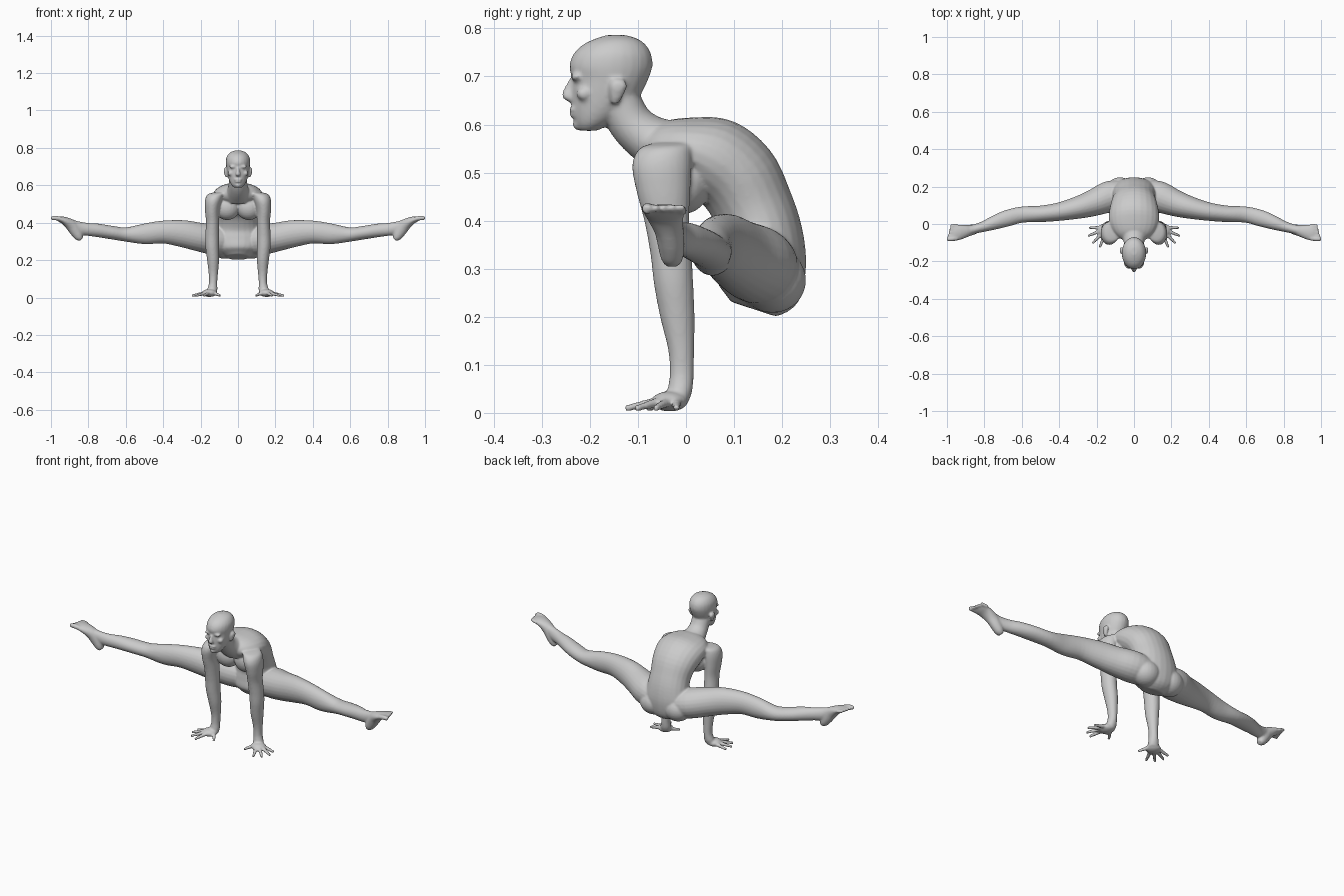
import bpy, bmesh, math
from mathutils import Vector, Matrix

bm = bmesh.new()
X, Y, Z = Vector((1, 0, 0)), Vector((0, 1, 0)), Vector((0, 0, 1))


def spline(rows, n=4):
    """Catmull-Rom refinement of section rows (x, y, z, ru, rv)."""
    out = []
    for i in range(len(rows) - 1):
        a, b, c, d = (rows[max(0, min(len(rows) - 1, i + k))] for k in (-1, 0, 1, 2))
        for j in range(n):
            t = j / n
            out.append([0.5 * (2 * q + (r - p) * t + (2 * p - 5 * q + 4 * r - s) * t * t
                               + (3 * q - p - 3 * r + s) * t ** 3)
                        for p, q, r, s in zip(a, b, c, d)])
    return out + [list(rows[-1])]


def loft(rows, ref=X, fixed=None, mirror=False, sides=24):
    """Closed tube of elliptical sections, optionally with a mirrored twin."""
    rows = spline(rows)
    pts = [Vector(r[:3]) for r in rows]
    for s in ((1, -1) if mirror else (1,)):
        rings = []
        for i, r in enumerate(rows):
            t = (pts[min(i + 1, len(pts) - 1)] - pts[max(i - 1, 0)]).normalized()
            u = ref if fixed else (ref - t * ref.dot(t)).normalized()
            v = fixed if fixed else t.cross(u)
            ring = []
            for k in range(sides):
                a = 2 * math.pi * k / sides
                p = pts[i] + u * (r[3] * math.cos(a)) + v * (r[4] * math.sin(a))
                ring.append(bm.verts.new((p.x * s, p.y, p.z)))
            rings.append(ring)
        for a, b in zip(rings, rings[1:]):
            for k in range(sides):
                m = (k + 1) % sides
                bm.faces.new((a[k], a[m], b[m], b[k]))
        bm.faces.new(rings[0])
        bm.faces.new(rings[-1])


def blob(c, r, mirror=False):
    for s in ((1, -1) if mirror else (1,)):
        m = Matrix.Translation((c[0] * s, c[1], c[2])) @ Matrix.Diagonal((*r, 1))
        bmesh.ops.create_uvsphere(bm, u_segments=24, v_segments=14, radius=1, matrix=m)


# torso, curling from the pelvis to the base of the neck
loft([(0, .14, .216, .06, .05), (0, .15, .25, .115, .086), (0, .16, .31, .132, .09),
      (0, .158, .37, .118, .085), (0, .138, .43, .113, .085), (0, .105, .49, .124, .09),
      (0, .055, .53, .134, .088), (0, 0, .55, .13, .066), (0, -.055, .555, .10, .05),
      (0, -.085, .56, .06, .03)])
blob((.058, -.005, .482), (.068, .058, .068), True)   # chest
blob((.075, .18, .276), (.075, .07, .068), True)      # buttocks

# neck
loft([(0, -.04, .55, .075, .06), (0, -.085, .575, .058, .05), (0, -.118, .607, .05, .046),
      (0, -.145, .66, .05, .046)])

# head: z, front y, back y, half width
head = [(.587, -.222, -.185, .02), (.60, -.230, -.16, .034), (.62, -.235, -.13, .045),
        (.645, -.237, -.105, .053), (.67, -.238, -.09, .058), (.695, -.237, -.078, .062),
        (.72, -.243, -.07, .065), (.745, -.235, -.072, .063), (.765, -.216, -.083, .053),
        (.778, -.19, -.10, .038), (.786, -.165, -.125, .015)]
loft([(0, (f + b) / 2, z, w, (b - f) / 2) for z, f, b, w in head], X, Y)
loft([(0, -.234, .697, .007, .007), (0, -.243, .675, .009, .011),
      (0, -.247, .658, .014, .011), (0, -.240, .648, .010, .007)], X, Y)   # nose
blob((.026, -.228, .699), (.022, .012, .008), True)   # brow
blob((.04, -.212, .664), (.015, .016, .014), True)    # cheekbone
blob((0, -.234, .631), (.021, .010, .006))            # upper lip
blob((0, -.233, .620), (.018, .010, .006))            # lower lip
blob((0, -.224, .600), (.016, .012, .012))            # chin
loft([(.060, -.148, .643, .006, .008), (.064, -.144, .66, .009, .014),
      (.067, -.141, .68, .010, .019), (.066, -.141, .694, .007, .012)],
     X, Y, mirror=True)                               # ear

# arms
loft([(.085, -.02, .562, .045, .045), (.118, -.042, .55, .046, .055),
      (.132, -.05, .515, .045, .062), (.138, -.047, .46, .038, .056),
      (.136, -.04, .40, .035, .047), (.138, -.031, .33, .037, .043),
      (.138, -.026, .27, .036, .041), (.133, -.018, .20, .032, .036),
      (.132, -.01, .13, .025, .027), (.133, -.009, .08, .022, .025),
      (.137, -.013, .045, .027, .026), (.142, -.02, .02, .028, .024)],
     X, Y, mirror=True)

# palms and spread fingers
blob((.153, -.034, .024), (.040, .038, .021), True)
fingers = [((.165, -.018), (.240, -.020)), ((.175, -.035), (.247, -.064)),
           ((.170, -.050), (.223, -.104)), ((.155, -.055), (.184, -.126)),
           ((.130, -.030), (.094, -.082))]
for (ax, ay), (bx, by) in fingers:
    mx, my = (ax + bx) / 2, (ay + by) / 2
    loft([(ax, ay, .024, .011, .012), (mx, my, .017, .009, .009),
          (bx, by, .009, .007, .007)], Z, mirror=True, sides=12)

# legs
loft([(.05, .165, .295, .07, .07), (.13, .147, .308, .083, .080), (.22, .112, .326, .071, .076),
      (.30, .088, .342, .060, .072), (.40, .066, .350, .049, .061),
      (.50, .054, .340, .044, .055), (.60, .050, .337, .043, .038),
      (.68, .030, .348, .044, .036), (.75, .006, .359, .037, .036),
      (.80, -.012, .364, .029, .034), (.85, -.026, .372, .025, .034),
      (.885, -.034, .388, .026, .028)], Y, mirror=True)

# feet, heel to ball
loft([(.838, -.028, .310, .016, .012), (.850, -.029, .325, .024, .024),
      (.866, -.031, .352, .028, .031), (.89, -.036, .385, .031, .032),
      (.925, -.043, .409, .039, .022), (.955, -.047, .420, .043, .015),
      (.968, -.048, .423, .040, .010)], Y, mirror=True)
# toes
for i in range(5):
    y, r = -.080 + i * .0175, .0125 if i == 0 else .009
    loft([(.945, y + .004, .419, r, r), (.975, y, .425, r, r),
          (1.0 - .005 * i, y - .001, .424, r * .8, r * .8)], Y, mirror=True, sides=12)

# fuse everything into one skin
bmesh.ops.recalc_face_normals(bm, faces=bm.faces)
mesh = bpy.data.meshes.new("body")
bm.to_mesh(mesh)
bm.free()
body = bpy.data.objects.new("body", mesh)
bpy.context.collection.objects.link(body)
bpy.context.view_layer.objects.active = body
body.select_set(True)
remesh = body.modifiers.new("fuse", 'REMESH')
remesh.mode = 'VOXEL'
remesh.voxel_size = .005
relax = body.modifiers.new("relax", 'SMOOTH')
relax.factor = .5
relax.iterations = 5
for name in ("fuse", "relax"):
    bpy.ops.object.modifier_apply(modifier=name)
bpy.ops.object.shade_smooth()
